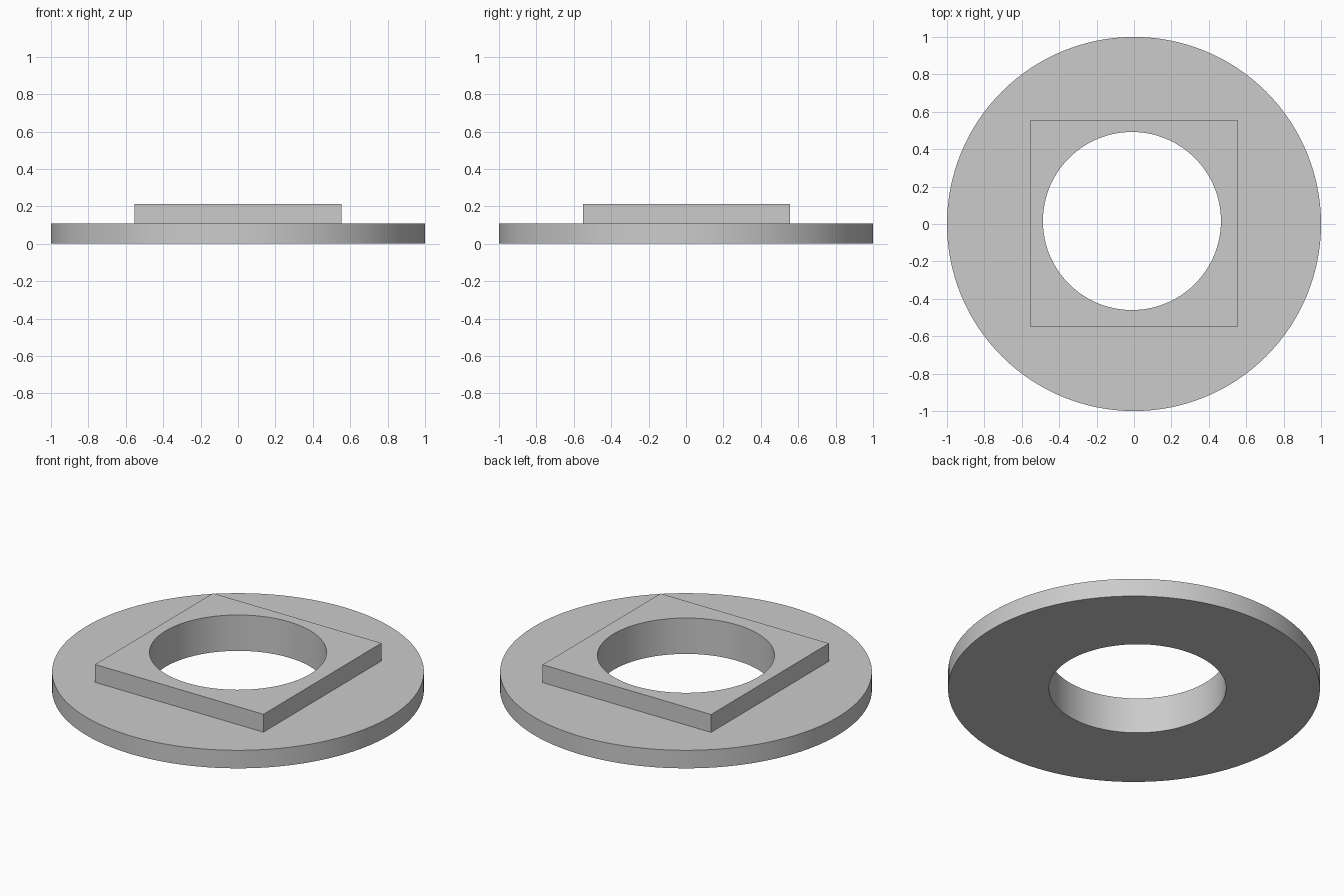
import bpy

cube = bpy.data.objects.get("Cube")
if cube:
    bpy.data.objects.remove(cube, do_unlink=True)

DISC_TOP = 0.107
PLATE_TOP = 0.213
PLATE_SIDE = 1.106
BORE_RADIUS = 0.476
BORE_CENTRE = (-0.011, 0.016)

# Single plain grey
grey = bpy.data.materials.new("plain grey")
grey.use_nodes = True
grey.diffuse_color = (0.6, 0.6, 0.6, 1)
grey.node_tree.nodes["Principled BSDF"].inputs["Base Color"].default_value = grey.diffuse_color


def cylinder(name, radius, bottom, top, centre=(0, 0)):
    bpy.ops.mesh.primitive_cylinder_add(
        vertices=128, radius=radius, depth=top - bottom,
        location=(*centre, (bottom + top) / 2))
    obj = bpy.context.object
    obj.name = name
    obj.data.materials.append(grey)
    return obj


def combine(body, tool, operation):
    """Apply a boolean to the body and discard the tool."""
    mod = body.modifiers.new(operation.lower(), 'BOOLEAN')
    mod.operation = operation
    mod.solver = 'EXACT'
    mod.object = tool
    bpy.context.view_layer.objects.active = body
    bpy.ops.object.modifier_apply(modifier=mod.name)
    bpy.data.objects.remove(tool, do_unlink=True)


# Round base disc
flange = cylinder("round_flange_with_square_boss", 1, 0, DISC_TOP)

# Square boss, sunk into the disc so the two join as one solid
boss_bottom = DISC_TOP / 2
bpy.ops.mesh.primitive_cube_add(size=1, location=(0, 0.002, (boss_bottom + PLATE_TOP) / 2))
boss = bpy.context.object
boss.name = "square_boss"
boss.scale = (PLATE_SIDE, PLATE_SIDE, PLATE_TOP - boss_bottom)
boss.data.materials.append(grey)
bpy.context.view_layer.update()
combine(flange, boss, 'UNION')

# Slightly off-centre bore through everything
bore = cylinder("bore_cutter", BORE_RADIUS, -0.2, 0.5, BORE_CENTRE)
bore.hide_render = True
bpy.context.view_layer.update()
combine(flange, bore, 'DIFFERENCE')

# Smooth round walls, crisp edges
bpy.ops.object.select_all(action='DESELECT')
flange.select_set(True)
bpy.context.view_layer.objects.active = flange
bpy.ops.object.shade_smooth_by_angle()
